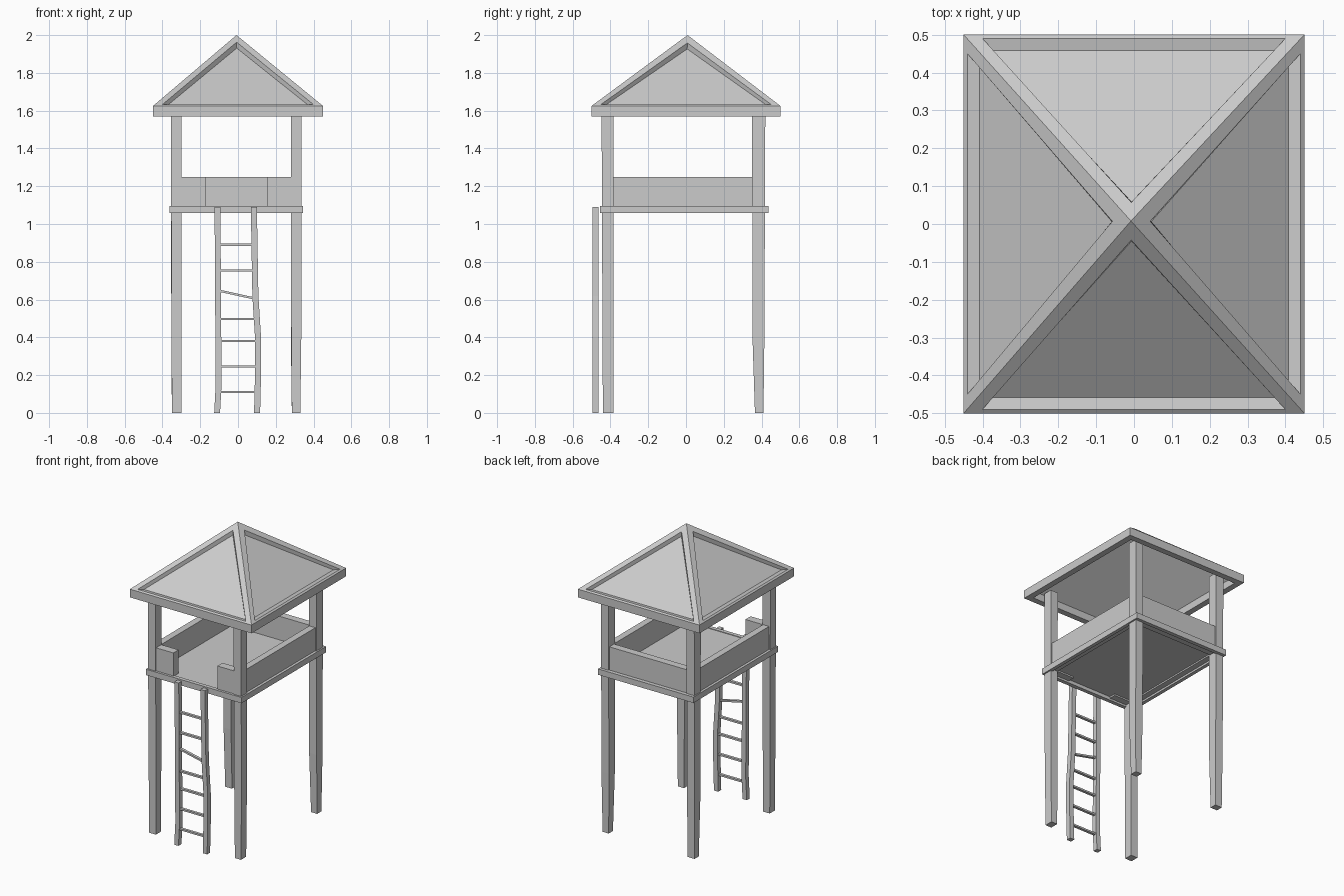
import bpy, bmesh
from mathutils import Vector

if "Cube" in bpy.data.objects:
    bpy.data.objects.remove(bpy.data.objects["Cube"])


def finish(name, bm):
    bmesh.ops.remove_doubles(bm, verts=bm.verts, dist=1e-5)
    bmesh.ops.recalc_face_normals(bm, faces=bm.faces)
    me = bpy.data.meshes.new(name)
    bm.to_mesh(me)
    bm.free()
    ob = bpy.data.objects.new(name, me)
    bpy.context.collection.objects.link(ob)
    return ob


def loft(name, sections):
    """Rectangular sections (z, x0, x1, y0, y1) joined bottom to top."""
    bm = bmesh.new()
    rings = [[bm.verts.new(p) for p in ((a, c, z), (b, c, z), (b, d, z), (a, d, z))]
             for z, a, b, c, d in sections]
    for lo, hi in zip(rings, rings[1:]):
        for i in range(4):
            j = (i + 1) % 4
            bm.faces.new((lo[i], lo[j], hi[j], hi[i]))
    bm.faces.new(rings[0][::-1])
    bm.faces.new(rings[-1])
    return finish(name, bm)


def box(name, x0, x1, y0, y1, z0, z1):
    return loft(name, [(z0, x0, x1, y0, y1), (z1, x0, x1, y0, y1)])


# Four posts, slightly tapered to the ground
TOP = 1.62
loft("front_left_post", [(0, -.35, -.30, -.44, -.385), (.5, -.352, -.298, -.442, -.385), (TOP, -.355, -.298, -.447, -.385)])
loft("front_right_post", [(0, .285, .33, -.44, -.385), (.4, .282, .335, -.442, -.385), (TOP, .28, .335, -.447, -.385)])
loft("back_left_post", [(0, -.35, -.30, .365, .41), (.4, -.353, -.298, .352, .415), (TOP, -.355, -.298, .35, .42)])
loft("back_right_post", [(0, .285, .33, .365, .41), (.4, .28, .335, .352, .415), (TOP, .28, .335, .35, .42)])

# Platform floor and the band round it
box("floor", -.34, .325, -.44, .41, 1.08, 1.092)
box("front_trim", -.362, .345, -.456, -.43, 1.057, 1.096)
box("back_trim", -.362, .345, .412, .438, 1.057, 1.096)
box("left_trim", -.362, -.338, -.43, .412, 1.057, 1.096)
box("right_trim", .321, .345, -.43, .412, 1.057, 1.096)

# Parapet walls with a gap at the ladder
box("left_wall", -.345, -.30, -.39, .355, 1.07, 1.25)
box("right_wall", .282, .327, -.39, .355, 1.07, 1.25)
box("back_wall", -.30, .282, .36, .41, 1.07, 1.25)
box("front_left_wall", -.30, -.17, -.44, -.385, 1.07, 1.25)
box("front_right_wall", .155, .282, -.44, -.385, 1.07, 1.25)

# Ladder: two crooked rails and seven rungs, one slipped
loft("ladder_left_rail", [(z, x, x + .031, -.494, -.462) for z, x in
                          ((0, -.126), (.15, -.118), (.6, -.121), (1.09, -.124))])
loft("ladder_right_rail", [(z, x, x + .032, -.494, -.462) for z, x in
                           ((0, .085), (.2, .09), (.4, .09), (.62, .076), (.85, .072), (1.09, .068))])
for n, (zl, zr) in enumerate(((.11, .11), (.245, .245), (.38, .38), (.497, .497),
                              (.648, .604), (.754, .754), (.89, .89))):
    rung = box(f"ladder_rung_{n + 1}", -.105, .095, -.487, -.469, -.006, .006)
    for v in rung.data.vertices:
        v.co.z += zl if v.co.x < 0 else zr

# Roof: hip and eave frame with four sunken panels, hollow below
HX, HY, EAVE, APEX, BASE = .45, .5, 1.625, 2.0, 1.57
bm = bmesh.new()


def add(*pts):
    bm.faces.new([bm.verts.new(p) for p in pts])


for sign in (1, -1):
    for D, W, swap in ((HY, HX, False), (HX, HY, True)):
        def P(w, d, z):
            # The peak leans a little off centre
            f = max(0, (z - EAVE) / (APEX - EAVE)) * .008
            v = (d * sign, w) if swap else (w, d * sign)
            return Vector((v[0] - f, v[1] + f, z))

        def on(w, d, drop=0):
            return P(w, d, APEX - (APEX - EAVE) * d / D - drop)

        outer = [on(-W, D), on(W, D), on(0, 0)]
        lip = [on(-W + .05, D - .01), on(W - .05, D - .01), on(0, .05)]
        panel = [on(-W + .075, D - .042, .03), on(W - .075, D - .042, .03), on(0, .052, .03)]
        for i in range(3):
            j = (i + 1) % 3
            add(outer[i], outer[j], lip[j], lip[i])
            add(lip[i], lip[j], panel[j], panel[i])
        add(*panel)
        # Fascia, eave underside, inner lip and underside slope
        a, b = P(-W, D, BASE), P(W, D, BASE)
        c, d = P(-W + .04, D - .04, BASE), P(W - .04, D - .04, BASE)
        e, g = P(-W + .04, D - .04, 1.618), P(W - .04, D - .04, 1.618)
        add(a, b, outer[1], outer[0])
        add(a, b, d, c)
        add(c, d, g, e)
        add(e, g, P(0, 0, 1.962))
finish("roof", bm)
